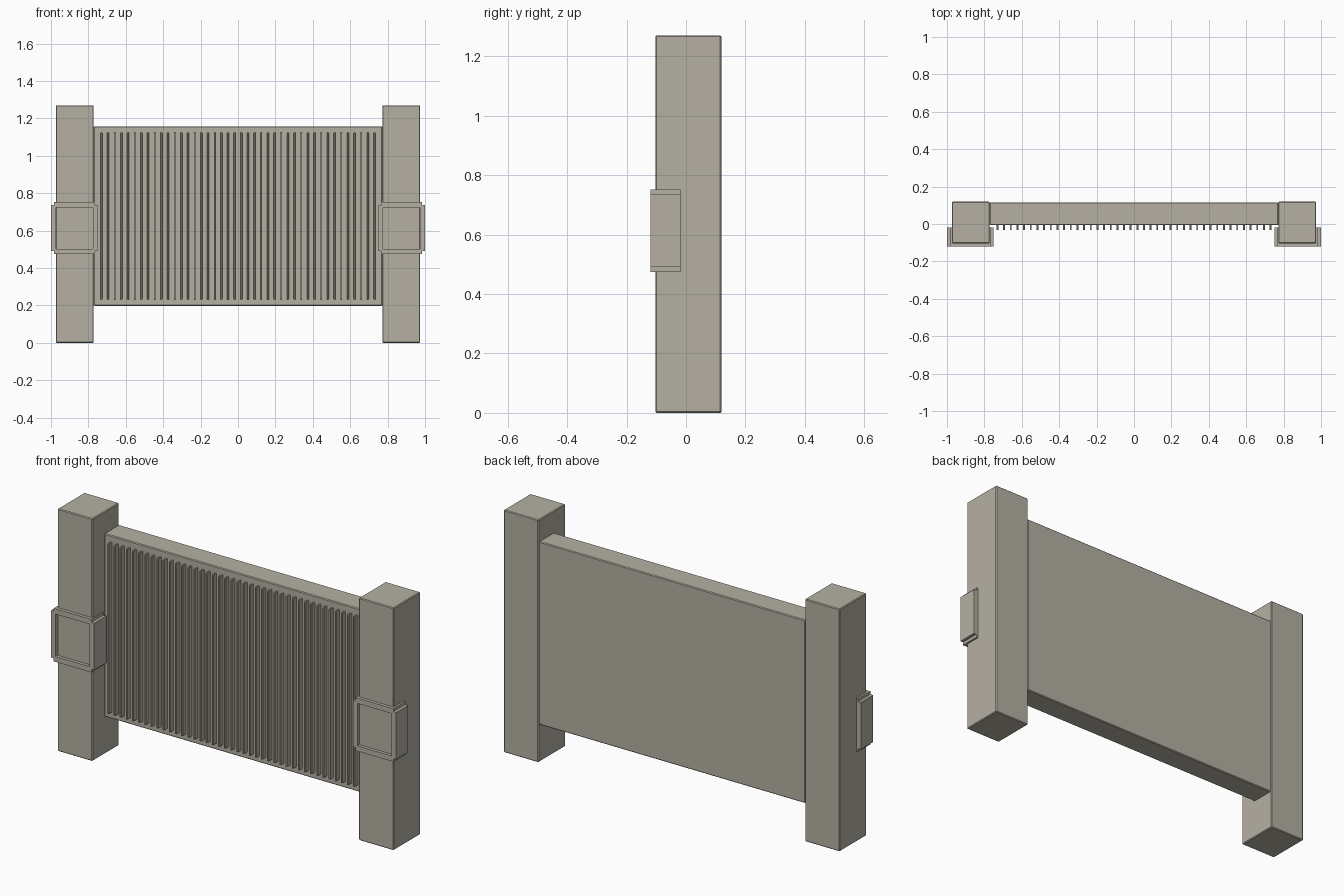
import bpy
import bmesh

cube = bpy.data.objects.get("Cube")
if cube:
    bpy.data.objects.remove(cube, do_unlink=True)

# Single stone colour
stone = bpy.data.materials.new("warm_grey_stone")
stone.use_nodes = True
COLOR = (0.46, 0.435, 0.37, 1)
stone.diffuse_color = COLOR
stone.node_tree.nodes["Principled BSDF"].inputs["Base Color"].default_value = COLOR


def finish(name, bm, bevel=0):
    bmesh.ops.recalc_face_normals(bm, faces=bm.faces)
    mesh = bpy.data.meshes.new(name)
    bm.to_mesh(mesh)
    bm.free()
    mesh.materials.append(stone)
    obj = bpy.data.objects.new(name, mesh)
    bpy.context.collection.objects.link(obj)
    if bevel:
        mod = obj.modifiers.new("edge_bevel", "BEVEL")
        mod.width = bevel
        mod.segments = 1
    return obj


def add_box(bm, xs, ys, zs):
    verts = bmesh.ops.create_cube(bm, size=1)["verts"]
    for v in verts:
        for i, (lo, hi) in enumerate((xs, ys, zs)):
            v.co[i] = hi if v.co[i] > 0 else lo


def box(name, xs, ys, zs, bevel):
    bm = bmesh.new()
    add_box(bm, xs, ys, zs)
    return finish(name, bm, bevel)


def clamp(name, cx, cz):
    """Notched square ring around the front of a post."""
    bm = bmesh.new()
    corners = []
    for sx, sz in ((1, 1), (-1, 1), (-1, -1), (1, -1)):
        offsets = [(0.125, 0.123), (0.109, 0.123), (0.109, 0.139)]
        if sx * sz < 0:
            offsets.reverse()
        points = offsets + [(0.099, 0.111)]
        corners.append([bm.verts.new((cx + sx * x, -0.12, cz + sz * z))
                        for x, z in points])
    for i, corner in enumerate(corners):
        nxt = corners[(i + 1) % 4]
        bm.faces.new(corner)
        bm.faces.new((corner[2], nxt[0], nxt[3], corner[3]))
    ring = bmesh.ops.extrude_face_region(bm, geom=bm.faces[:])["geom"]
    for v in ring:
        if isinstance(v, bmesh.types.BMVert):
            v.co.y = -0.019
    return finish(name, bm)


# Posts with their clamps
for side, s in (("left", 1), ("right", -1)):
    xs = sorted((s * 0.772, s * 0.974))
    box(side + "_post", xs, (-0.103, 0.119), (0, 1.27), 0.004)
    clamp(side + "_clamp", s * 0.875, 0.613)

# Panel between the posts
box("panel", (-0.772, 0.772), (-0.006, 0.116), (0.198, 1.157), 0.004)

# Thin vertical ribs on the front of the panel
COUNT = 42
bm = bmesh.new()
for i in range(COUNT):
    x = -0.73 + 1.46 * i / (COUNT - 1)
    add_box(bm, (x - 0.005, x + 0.005), (-0.033, 0), (0.232, 1.124))
finish("panel_ribs", bm, 0.002)
